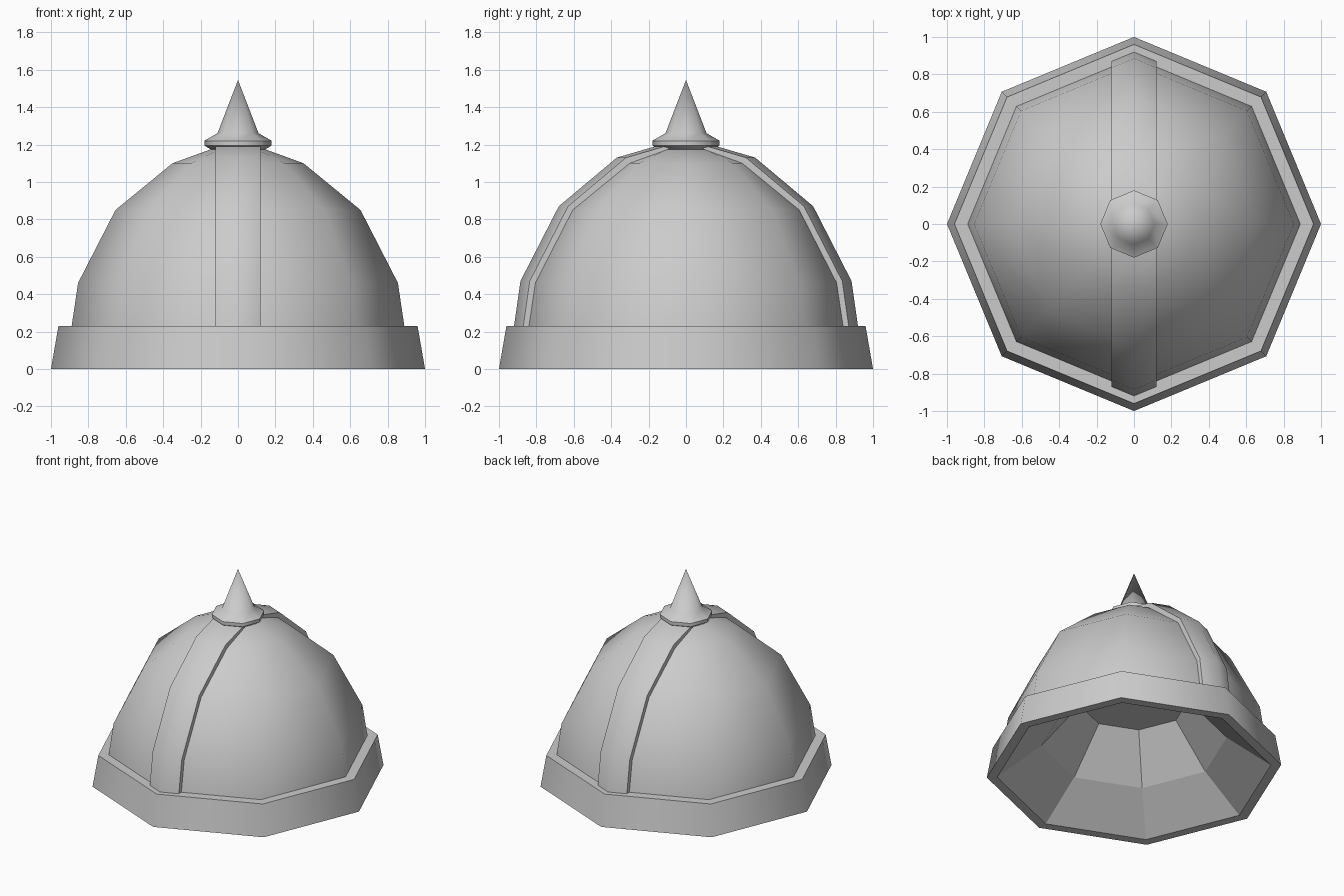
import bpy, bmesh, math

if "Cube" in bpy.data.objects:
    bpy.data.objects.remove(bpy.data.objects["Cube"])

SIDES = 8
DOME = [(0.89, 0.225), (0.855, 0.46), (0.655, 0.85), (0.35, 1.10), (0.13, 1.18)]
STRIP = [(0.92, 0.225), (0.885, 0.47), (0.68, 0.87), (0.37, 1.13), (0.13, 1.20)]


def finish(name, bm, smooth=50):
    mesh = bpy.data.meshes.new(name)
    bm.to_mesh(mesh)
    bm.free()
    ob = bpy.data.objects.new(name, mesh)
    bpy.context.collection.objects.link(ob)
    if smooth:
        bpy.ops.object.select_all(action='DESELECT')
        ob.select_set(True)
        bpy.context.view_layer.objects.active = ob
        bpy.ops.object.shade_smooth_by_angle(angle=math.radians(smooth))
    return ob


def lathe(name, profile, smooth=50):
    """Eight-sided revolve; profile runs so that faces point outwards."""
    bm = bmesh.new()
    rings = []
    for r, z in profile:
        if r == 0:
            rings.append([bm.verts.new((0, 0, z))] * SIDES)
        else:
            rings.append([bm.verts.new((r * math.cos(math.tau * i / SIDES),
                                        r * math.sin(math.tau * i / SIDES), z))
                          for i in range(SIDES)])
    for a, b in zip(rings, rings[1:]):
        for i in range(SIDES):
            j = (i + 1) % SIDES
            quad = list(dict.fromkeys((a[i], a[j], b[j], b[i])))
            bm.faces.new(quad)
    # close a flat last ring
    if profile[-1][0] > 0 and profile[-1] != profile[0]:
        if name != "brim":
            bm.faces.new(rings[-1])
    return finish(name, bm, smooth)


# Dome, flared brim band, and faceted hollow inside
lathe("dome", DOME)
lathe("brim", [(0.93, 0), (1.0, 0), (0.96, 0.23), (0.88, 0.23)])
lathe("inner_lining", [(0.93, 0), (0.63, 0.23), (0.37, 0.535)], smooth=0)

# Raised ridge strip running front to back over the dome corners
bm = bmesh.new()
half, drop = 0.12, 0.12 * math.tan(math.pi / 8)


def station(r, z, base_r, base_z, s):
    pts = [(-half, base_r - drop, base_z), (-half, r - drop, z), (0, r, z),
           (half, r - drop, z), (half, base_r - drop, base_z)]
    return [bm.verts.new((x, s * y, h)) for x, y, h in pts]


pairs = list(zip(STRIP, DOME))
rows = [station(*t, *b, -1) for t, b in pairs]
rows += [station(*t, *b, 1) for t, b in reversed(pairs)]
for a, b in zip(rows, rows[1:]):
    for i in range(4):
        bm.faces.new((a[i], a[i + 1], b[i + 1], b[i]))
bmesh.ops.recalc_face_normals(bm, faces=bm.faces)
if sum(f.normal.z for f in bm.faces) < 0:
    bmesh.ops.reverse_faces(bm, faces=bm.faces)
finish("ridge_strip", bm)

# Collar and spike on top
lathe("collar_spike", [(0.14, 1.17), (0.18, 1.195), (0.18, 1.22),
                       (0.11, 1.26), (0, 1.545)])
